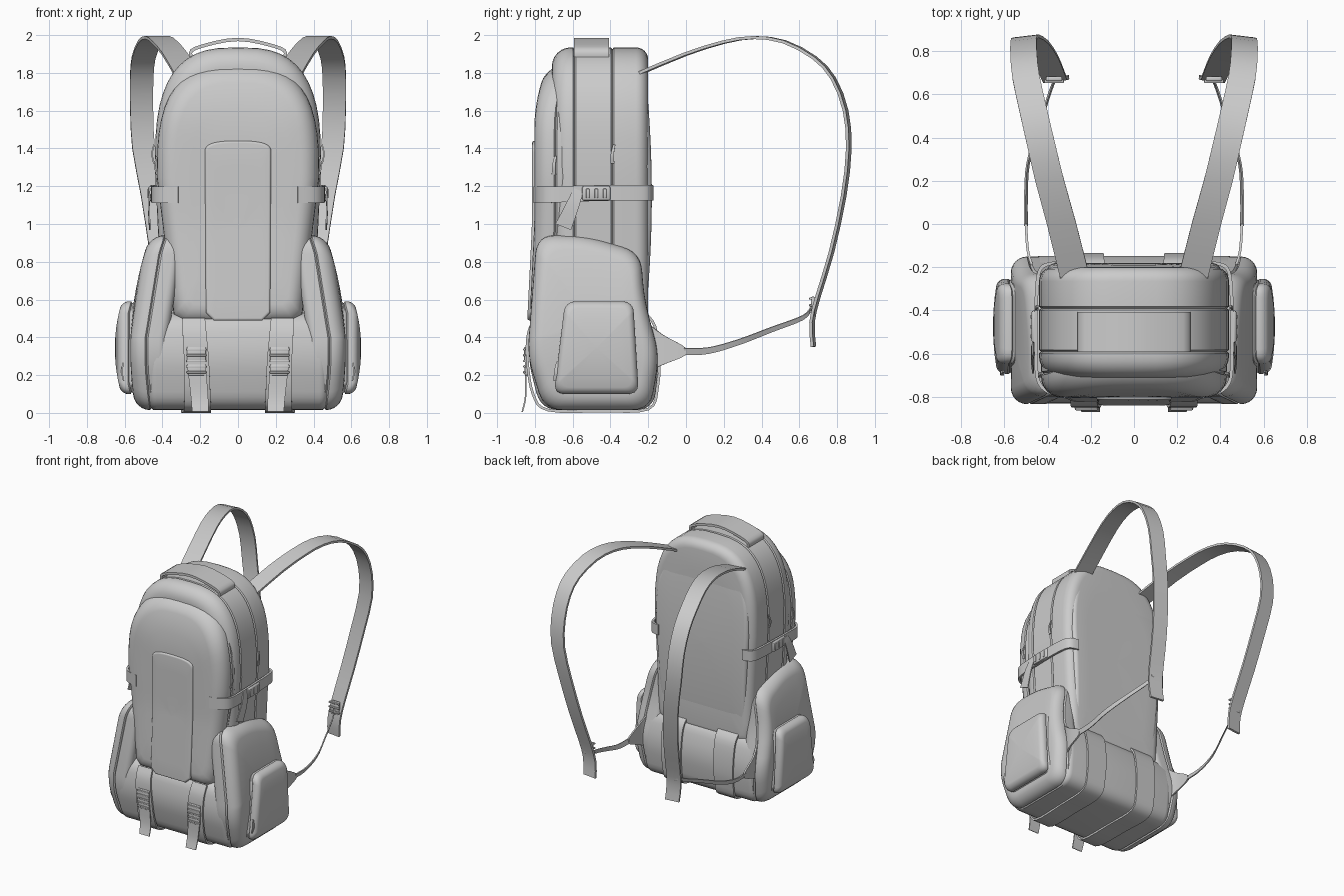
import bpy
import bmesh
from math import sin, cos, pi
from mathutils import Vector

if "Cube" in bpy.data.objects:
    bpy.data.objects.remove(bpy.data.objects["Cube"])

shade = (0.6, 0.6, 0.6, 1)
fabric = bpy.data.materials.new("grey_fabric")
fabric.use_nodes = True
fabric.diffuse_color = shade
fabric.node_tree.nodes["Principled BSDF"].inputs["Base Color"].default_value = shade


def finish(name, bm, mirror):
    """Turn a bmesh into a shaded object, optionally mirrored left to right."""
    bmesh.ops.recalc_face_normals(bm, faces=bm.faces)
    mesh = bpy.data.meshes.new(name)
    bm.to_mesh(mesh)
    bm.free()
    mesh.materials.append(fabric)
    part = bpy.data.objects.new(name, mesh)
    bpy.context.collection.objects.link(part)
    bpy.ops.object.select_all(action="DESELECT")
    part.select_set(True)
    bpy.context.view_layer.objects.active = part
    bpy.ops.object.shade_smooth_by_angle(angle=pi / 4)
    if mirror:
        part.modifiers.new("Mirror", "MIRROR").use_mirror_merge = False


def bridge(bm, loops):
    """Skin a list of vertex loops and cap both ends."""
    for a, b in zip(loops, loops[1:]):
        for i in range(len(a)):
            bm.faces.new((a[i - 1], a[i], b[i], b[i - 1]))
    bm.faces.new(loops[0])
    bm.faces.new(loops[-1])


def arch(width, foot, bottom, spring, top):
    """Outline with a squarish round top and sides tapering to the foot."""
    right = []
    for i in range(13):
        angle = pi / 2 * i / 12
        right.append((width * sin(angle) ** 0.7,
                      spring + (top - spring) * max(cos(angle), 0) ** 0.7))
    low = bottom + 0.04
    for i in range(1, 9):
        t = i / 8
        right.append((width + (foot - width) * t, spring + (low - spring) * t))
    right.append((foot - 0.04, bottom))
    return right + [(-x, z) for x, z in reversed(right) if x > 0]


def rounded(corners, radius, steps=6):
    """Outline through the corners, each one replaced by an arc."""
    corners = [Vector(c) for c in corners]
    outline = []
    for i, corner in enumerate(corners):
        before = corners[i - 1]
        after = corners[(i + 1) % len(corners)]
        a = corner + (before - corner).normalized() * radius
        b = corner + (after - corner).normalized() * radius
        for k in range(steps + 1):
            t = k / steps
            outline.append(a.lerp(corner, t).lerp(corner.lerp(b, t), t))
    return outline


def pillow(name, outline, axis, start, end, roll_start, roll_end,
           seams=(), shift=None, mirror=False):
    """Extrude an outline along an axis with rolled rims and sunken seams."""
    way = 1 if end > start else -1
    layers = []
    for i in range(7):
        angle = pi / 2 * i / 6
        layers.append((start + way * roll_start * (1 - cos(angle)), roll_start * (1 - sin(angle))))
    for seam in seams:
        layers += [(seam - way * 0.008, 0), (seam, 0.01), (seam + way * 0.008, 0)]
    for i in range(7):
        angle = pi / 2 * i / 6
        layers.append((end - way * roll_end * (1 - sin(angle)), roll_end * (1 - cos(angle))))

    caps = (0.02, 0.25, 0.5, 0.75)
    rings = [(*layers[0], s) for s in caps]
    rings += [(*layer, 1) for layer in layers]
    rings += [(*layers[-1], s) for s in reversed(caps)]

    spans = [(min(values), max(values)) for values in zip(*outline)]
    mid = [(a + b) / 2 for a, b in spans]
    half = [(b - a) / 2 for a, b in spans]
    bm = bmesh.new()
    loops = []
    for depth, inset, scale in rings:
        loop = []
        for point in outline:
            h, z = (mid[k] + (point[k] - mid[k]) * (1 - inset / half[k]) * scale for k in range(2))
            d = depth + (shift(z) if shift else 0)
            loop.append(bm.verts.new((d, h, z) if axis == "x" else (h, d, z)))
        loops.append(loop)
    bridge(bm, loops)
    finish(name, bm, mirror)


def spline(points, steps):
    """Sample a smooth path through the points."""
    p = [Vector(q) for q in points]
    p = [p[0]] + p + [p[-1]]
    path = []
    for a, b, c, d in zip(p, p[1:], p[2:], p[3:]):
        for j in range(steps):
            t = j / steps
            path.append(b + (c - a) * t / 2 + (2 * a - 5 * b + 4 * c - d) * t ** 2 / 2
                        + (3 * b - a - 3 * c + d) * t ** 3 / 2)
    return path + [p[-1]]


def ribbon(name, points, side, start_width, end_width, thick=0.012, steps=4, mirror=True):
    """Sweep a flat band, changing evenly in width, along a smooth path."""
    path = spline(points, steps)
    side = Vector(side).normalized()
    bm = bmesh.new()
    rows = []
    for i, point in enumerate(path):
        ahead = path[min(i + 1, len(path) - 1)] - path[max(i - 1, 0)]
        normal = ahead.cross(side).normalized() * thick / 2
        width = start_width + (end_width - start_width) * i / (len(path) - 1)
        edge = side * width / 2
        rows.append([bm.verts.new(point + edge * a + normal * b)
                     for a, b in ((-1, -1), (1, -1), (1, 1), (-1, 1))])
    bridge(bm, rows)
    finish(name, bm, mirror)


def block(name, place, size, bevel=0.005):
    """Small bevelled box, mirrored to both sides."""
    bm = bmesh.new()
    bmesh.ops.create_cube(bm, size=1)
    for v in bm.verts:
        v.co = [p + c * s for p, c, s in zip(place, v.co, size)]
    bmesh.ops.bevel(bm, geom=bm.edges[:], offset=bevel, segments=2, affect="EDGES", profile=0.5)
    finish(name, bm, True)


def front_curve(z):
    """The front leans back near the top and swells near the bottom."""
    return 0.6 * max(0, z - 1.5) ** 2 - 0.05 * max(0, 1 - z)


def side_lean(z):
    """The sides tuck in above and below their fullest height."""
    return -0.28 * (z - 0.33) ** 2


# Main compartment with zip seams over the top, and its back cushion
pillow("main_body", arch(0.44, 0.4, 0.44, 1.3, 1.935), "y", -0.2, -0.71, 0.065, 0.1, (-0.39, -0.59))
pillow("back_pad", arch(0.4, 0.36, 0.5, 1.3, 1.84), "y", -0.26, -0.193, 0.01, 0.03,
       shift=lambda z: 0.012 - 0.08 * (z - 1.15) ** 2)

# Domed front pocket and its raised centre strip
pillow("front_pocket", arch(0.43, 0.34, 0.48, 1.25, 1.845), "y", -0.64, -0.803, 0.02, 0.095,
       (-0.69,), front_curve)
pillow("centre_strip", arch(0.175, 0.17, 0.49, 1.38, 1.44), "y", -0.77, -0.815, 0.01, 0.012,
       shift=front_curve)

# Wide lower compartment
pillow("lower_compartment",
       rounded([(-0.8, 0.53), (-0.2, 0.53), (-0.14, 0.3), (-0.17, 0.015), (-0.77, 0.015),
                (-0.84, 0.3)], 0.1), "x", -0.48, 0.48, 0.05, 0.05)

# Tall side pockets and the small pockets on them
pillow("side_pockets",
       rounded([(-0.79, 0.94), (-0.54, 0.94), (-0.24, 0.85), (-0.22, 0.6), (-0.14, 0.3),
                (-0.19, 0.015), (-0.75, 0.015), (-0.84, 0.3)], 0.1),
       "x", 0.37, 0.57, 0.05, 0.075, (0.485,), side_lean, True)
pillow("outer_pockets",
       rounded([(-0.64, 0.59), (-0.28, 0.59), (-0.25, 0.1), (-0.7, 0.1)], 0.06),
       "x", 0.53, 0.652, 0.01, 0.035, (0.595,), lambda z: -0.6 * (z - 0.34) ** 2, True)

# Carry handle
ribbon("carry_handle", [(-0.25, -0.5, 1.885), (-0.225, -0.5, 1.93), (0, -0.5, 1.977),
                        (0.225, -0.5, 1.93), (0.25, -0.5, 1.885)],
       (0, 1, 0), 0.185, 0.185, 0.018, mirror=False)

# Shoulder straps with buckles
ribbon("shoulder_straps",
       [(0.275, -0.24, 1.8), (0.335, 0, 1.9), (0.39, 0.2, 1.963), (0.428, 0.36, 1.987),
        (0.465, 0.52, 1.965), (0.5, 0.68, 1.88), (0.51, 0.78, 1.77), (0.51, 0.845, 1.6),
        (0.5, 0.862, 1.4), (0.455, 0.835, 1.15), (0.41, 0.77, 0.85), (0.38, 0.7, 0.62),
        (0.365, 0.667, 0.48), (0.355, 0.675, 0.35)],
       (1, -0.12, 0), 0.135, 0.11, 0.016, 2)
block("shoulder_buckles", (0.37, 0.672, 0.565), (0.075, 0.02, 0.1))
for i in range(3):
    block("shoulder_buckle_bars", (0.37, 0.66, 0.535 + 0.035 * i), (0.09, 0.016, 0.012), 0.003)

# Fabric wings and adjuster straps leading to the shoulder straps
ribbon("strap_wings", [(0.46, -0.22, 0.35), (0.49, -0.13, 0.335), (0.5, 0, 0.325)],
       (0, 0, 1), 0.3, 0.035)
ribbon("adjuster_straps", [(0.5, -0.01, 0.325), (0.5, 0.12, 0.33), (0.49, 0.28, 0.375),
                           (0.44, 0.45, 0.44), (0.385, 0.62, 0.505), (0.365, 0.665, 0.56)],
       (0.3, 0, 1), 0.038, 0.022, 0.008)

# Compression straps round the sides, with buckles and loose tails
ribbon("compression_straps", [(0.315, -0.8, 1.155), (0.4, -0.775, 1.155), (0.445, -0.72, 1.155),
                              (0.453, -0.6, 1.16), (0.453, -0.4, 1.165), (0.445, -0.25, 1.165),
                              (0.42, -0.195, 1.165), (0.36, -0.18, 1.165)],
       (0, 0, 1), 0.088, 0.08, 0.016)
block("side_buckles", (0.461, -0.475, 1.162), (0.026, 0.15, 0.078), 0.01)
for i in range(3):
    block("side_buckle_bars", (0.472, -0.52 + 0.045 * i, 1.162), (0.014, 0.018, 0.05), 0.004)
ribbon("side_strap_tails", [(0.46, -0.57, 1.18), (0.472, -0.6, 1.1), (0.467, -0.65, 0.985)],
       (0, 1, -0.4), 0.05, 0.09, 0.008)

# Lower straps wrapping under the base, with buckles and loose tails
ribbon("base_straps", [(0.235, -0.8, 0.5), (0.23, -0.835, 0.42), (0.22, -0.84, 0.28),
                       (0.215, -0.81, 0.1), (0.215, -0.73, 0.015), (0.22, -0.45, 0.01),
                       (0.225, -0.2, 0.02), (0.225, -0.15, 0.14), (0.225, -0.142, 0.3),
                       (0.225, -0.165, 0.46), (0.225, -0.22, 0.53)],
       (1, 0, 0), 0.12, 0.18, 0.014)
ribbon("front_strap_tails", [(0.225, -0.85, 0.3), (0.205, -0.848, 0.1), (0.2, -0.867, 0.005)],
       (1, 0, 0), 0.1, 0.085, 0.008)
block("front_buckles", (0.22, -0.845, 0.31), (0.1, 0.024, 0.08))
block("front_buckle_clips", (0.22, -0.843, 0.228), (0.09, 0.022, 0.06))
for i in range(5):
    block("front_buckle_bars", (0.22, -0.856, 0.215 + 0.03 * i), (0.105, 0.012, 0.012), 0.004)

# Zip pulls
for name, x, y, z in (("body_zip_pulls", 0.445, -0.38, 1.42), ("front_zip_pulls", 0.43, -0.69, 1.36),
                      ("pocket_zip_pulls", 0.605, -0.68, 0.27)):
    ribbon(name, [(x, y, z), (x + 0.01, y - 0.01, z - 0.05), (x, y - 0.01, z - 0.1)],
           (0, 1, 0), 0.012, 0.022, 0.008)
